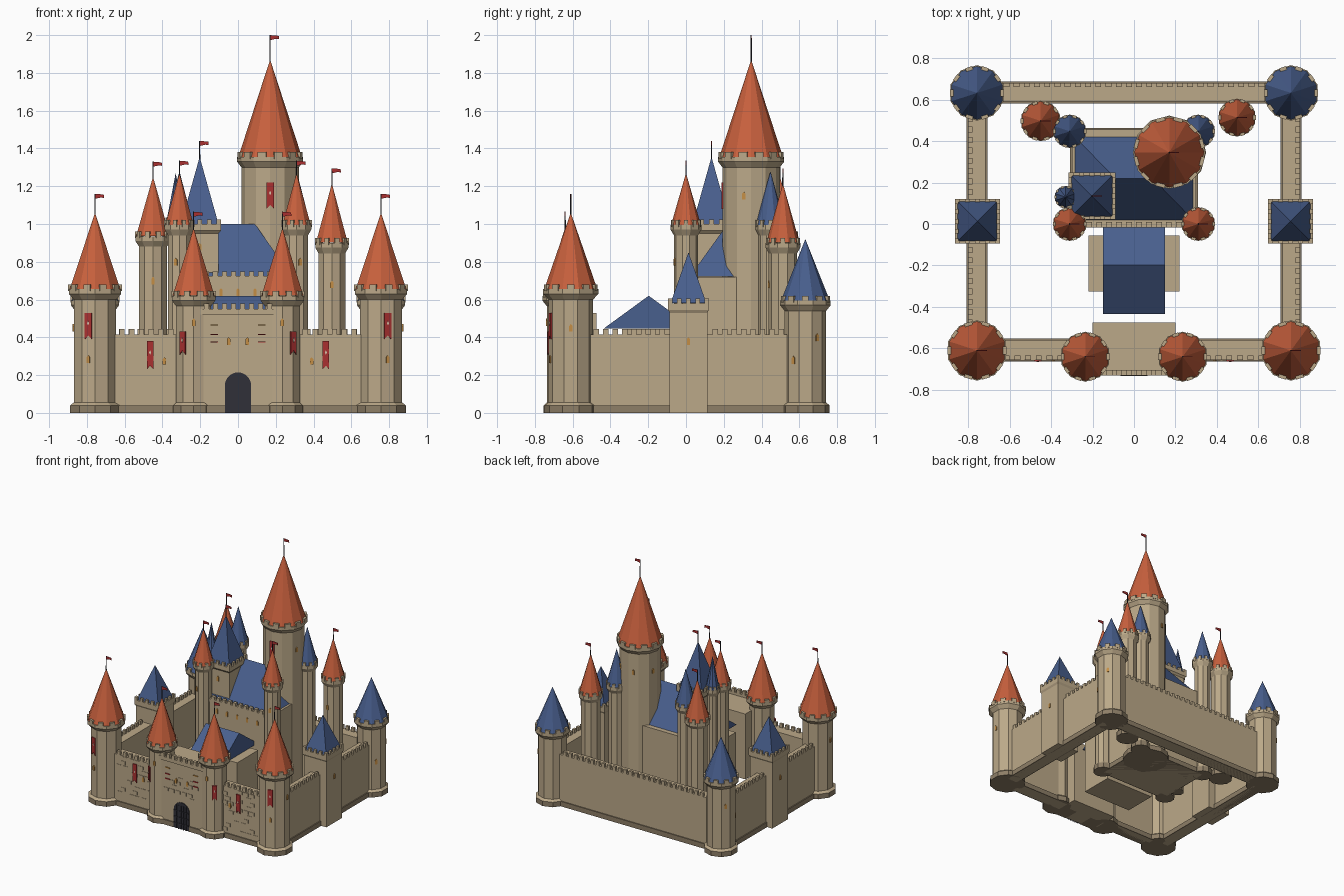
import bpy, bmesh, math, random
from mathutils import Matrix, Vector

if "Cube" in bpy.data.objects:
    bpy.data.objects.remove(bpy.data.objects["Cube"])
random.seed(4)


def mat(name, r, g, b):
    m = bpy.data.materials.new(name)
    m.diffuse_color = (r, g, b, 1)
    m.use_nodes = True
    m.node_tree.nodes["Principled BSDF"].inputs["Base Color"].default_value = m.diffuse_color
    return m


STONE = mat("sand_stone", 0.50, 0.395, 0.25)
DARK = mat("dark_stone", 0.27, 0.21, 0.135)
RED = mat("terracotta_roof", 0.58, 0.118, 0.047)
BLUE = mat("blue_roof", 0.066, 0.115, 0.27)
CLOTH = mat("red_cloth", 0.40, 0.03, 0.03)
AMBER = mat("amber_glass", 0.55, 0.27, 0.06)
IRON = mat("dark_iron", 0.03, 0.03, 0.04)
CREAM = mat("cream", 0.70, 0.55, 0.40)


def finish(name, bm, *mats):
    bmesh.ops.recalc_face_normals(bm, faces=bm.faces)
    me = bpy.data.meshes.new(name)
    bm.to_mesh(me)
    bm.free()
    for m in mats:
        me.materials.append(m)
    ob = bpy.data.objects.new(name, me)
    bpy.context.collection.objects.link(ob)
    return ob


def add_box(bm, x0, x1, y0, y1, z0, z1, turn=None):
    m = Matrix.Translation(((x0 + x1) / 2, (y0 + y1) / 2, (z0 + z1) / 2)) @ \
        Matrix.Diagonal((x1 - x0, y1 - y0, z1 - z0, 1))
    bmesh.ops.create_cube(bm, size=1, matrix=turn @ m if turn else m)


def boxes(name, rows, m):
    bm = bmesh.new()
    for r in rows:
        add_box(bm, *r)
    return finish(name, bm, m)


def lathe(name, c, prof, n, mats, rot=math.pi / 2, dark_below=0):
    """Faceted solid of revolution from (radius, height) pairs."""
    bm = bmesh.new()
    rings = []
    for r, z in prof:
        k = 1 if r == 0 else n
        rings.append([bm.verts.new((c[0] + r * math.cos(rot + i * math.tau / n),
                                    c[1] + r * math.sin(rot + i * math.tau / n), z)) for i in range(k)])
    for a, b in zip(rings, rings[1:]):
        for i in range(n):
            j = (i + 1) % n
            bm.faces.new((a[i], a[j], b[0]) if len(b) == 1 else (a[i], a[j], b[j], b[i]))
    bm.faces.new(rings[0])
    if len(rings[-1]) > 1:
        bm.faces.new(rings[-1])
    for f in bm.faces:
        f.material_index = int(f.calc_center_median().z < dark_below)
    return finish(name, bm, *mats)


def plate(name, c, ang, dist, shape, m, t=0.006):
    """Thin plate of (u, z) points; ang is measured from the front (-y)."""
    d = Vector((math.sin(ang), -math.cos(ang), 0))
    s = Vector((math.cos(ang), math.sin(ang), 0))
    bm = bmesh.new()
    a, b = [[bm.verts.new(Vector((c[0], c[1], z)) + d * (dist + o) + s * u) for u, z in shape]
            for o in (-0.002, t)]
    bm.faces.new(a)
    bm.faces.new(b)
    for i in range(len(a)):
        j = (i + 1) % len(a)
        bm.faces.new((a[i], a[j], b[j], b[i]))
    return finish(name, bm, m)


def window(c, ang, dist, z, w=0.009, h=0.04):
    plate("window", c, ang, dist, [(-w, z - h / 2), (w, z - h / 2), (w, z + h / 4), (0, z + h / 2), (-w, z + h / 4)], AMBER)


def banner(c, ang, dist, z0, z1, w=0.02):
    plate("banner", c, ang, dist, [(-w, z0), (0, z0 + 0.02), (w, z0), (w, z1), (-w, z1)], CLOTH)
    zm = (z0 + z1) / 2 + 0.015
    plate("banner_diamond", c, ang, dist + 0.006, [(-0.006, zm), (0, zm - 0.012), (0.006, zm), (0, zm + 0.012)], CREAM, 0.002)


def flag(c, z0, z1, cloth=True):
    lathe("flag_pole", c, [(0.004, z0 - 0.03), (0.003, z1)], 6, [IRON])
    if cloth:
        plate("flag", c, 0, 0, [(0, z1 - 0.027), (0.03, z1 - 0.02), (0.048, z1 - 0.022), (0.046, z1 - 0.004), (0, z1)], CLOTH, 0.002)


def tower(name, c, r, rt, zt, apex, pole, roof, n=10, cloth=True):
    """Round tower: plinth, shaft, corbelled crown, merlons, spire."""
    lathe(name, c, [(r * 1.17, 0), (r * 1.17, 0.04), (r, 0.055), (r, zt - 0.045), (rt, zt - 0.015), (rt, zt + 0.01)],
          n, [STONE, DARK], dark_below=0.045)
    bm = bmesh.new()
    for i in range(n):
        t = Matrix.Translation((c[0], c[1], 0)) @ Matrix.Rotation((i + 0.5) * math.tau / n + math.pi / 2, 4, 'Z')
        w = rt * 0.13
        ap = rt * math.cos(math.pi / n)
        add_box(bm, ap - 0.022, ap + 0.003, -w, w, zt, zt + 0.035, t)
    finish(name + "_merlons", bm, STONE)
    lathe(name + "_roof", c, [(rt * 0.96, zt + 0.011), (0, apex)], n, [roof])
    if pole:
        flag(c, apex, pole, cloth)


def square_tower(name, c, h, ht, zt, apex):
    q = math.sqrt(2)
    lathe(name, c, [(h * q, 0), (h * q, zt - 0.05), (ht * q, zt - 0.035), (ht * q, zt)], 4, [STONE], math.pi / 4)
    bm = bmesh.new()
    for k in range(4):
        t = Matrix.Translation((c[0], c[1], 0)) @ Matrix.Rotation(k * math.pi / 2, 4, 'Z')
        for i in range(5):
            u = -ht + 0.012 + i * (2 * ht - 0.024) / 4
            add_box(bm, u - 0.012, u + 0.012, -ht, -ht + 0.016, zt, zt + 0.025, t)
    finish(name + "_merlons", bm, STONE)
    lathe(name + "_roof", c, [(ht * 0.88 * q, zt + 0.001), (0, apex)], 4, [BLUE], math.pi / 4)


def merlon_row(x0, x1, y0, y1, z, h=0.03, step=0.05):
    """Boxes along the longer side of a strip."""
    along_x = x1 - x0 > y1 - y0
    a, b = (x0, x1) if along_x else (y0, y1)
    n = max(1, round((b - a) / step))
    out = []
    for i in range(n):
        u = a + (i + 0.5) * (b - a) / n
        out.append((u - 0.014, u + 0.014, y0, y1, z, z + h) if along_x else (x0, x1, u - 0.014, u + 0.014, z, z + h))
    return out


# Curtain walls, plinths, merlons
walls = [(-0.66, 0.66, 0.59, 0.68, 0, 0.415), (-0.66, -0.2, -0.655, -0.56, 0, 0.415), (0.2, 0.66, -0.655, -0.56, 0, 0.415),
         (-0.80, -0.715, -0.55, 0.58, 0, 0.415), (0.715, 0.80, -0.55, 0.58, 0, 0.415)]
boxes("curtain_walls", walls, STONE)
boxes("wall_plinths", [(a - 0.008, b + 0.008, c - 0.008, d + 0.008, 0, 0.04) for a, b, c, d, _, _ in walls], DARK)
rows = merlon_row(-0.64, 0.64, 0.66, 0.68, 0.415)
for s in (-1, 1):
    xs = sorted((s * 0.80, s * 0.78))
    rows += merlon_row(*xs, -0.5, -0.1, 0.415) + merlon_row(*xs, 0.13, 0.53, 0.415)
    rows += merlon_row(*sorted((s * 0.33, s * 0.64)), -0.655, -0.635, 0.415)
boxes("wall_merlons", rows, STONE)

# Gatehouse with arched gate
boxes("gatehouse", [(-0.2, 0.2, -0.72, -0.475, 0, 0.53)], STONE)
boxes("gatehouse_plinth", [(s * 0.13 - 0.06, s * 0.13 + 0.06, -0.729, -0.6, 0, 0.04) for s in (-1, 1)], DARK)
boxes("gatehouse_parapet", [(-0.2, 0.2, -0.73, -0.705, 0.52, 0.55)] + merlon_row(-0.19, 0.19, -0.73, -0.705, 0.55), STONE)
arch = [(-0.07, 0), (0.07, 0)] + [(0.07 * math.cos(i * math.pi / 10), 0.145 + 0.07 * math.sin(i * math.pi / 10)) for i in range(11)]
plate("gate", (0, 0), 0, 0.72, arch, IRON)
boxes("portcullis", [(x * 0.022 - 0.003, x * 0.022 + 0.003, -0.733, -0.727, 0, 0.19) for x in range(-2, 3)]
      + [(-0.066, 0.066, -0.733, -0.727, z, z + 0.006) for z in (0.04, 0.09, 0.14)], IRON)

# Raised stones on the front faces
bricks = []
for row in range(10):
    z = 0.06 + row * 0.036
    for i in range(24):
        x = -0.63 + i * 0.054 + (row % 2) * 0.025
        in_gate = abs(x) < 0.17
        if random.random() < 0.5 or 0.15 < abs(x) < 0.33 or abs(x) > 0.62 or (abs(x) < 0.12 and z < 0.24):
            continue
        y = -0.72 if in_gate else -0.655
        bricks.append((x - 0.022, x + 0.022, y - 0.003, y + 0.002, z, z + 0.026))
boxes("raised_stones", bricks, STONE)

# Outer towers, banners and windows, mirrored left and right
for s in (-1, 1):
    a = s * math.radians(18)
    c = (s * 0.757, -0.61)
    tower("front_corner_tower", c, 0.118, 0.146, 0.645, 1.06, 1.16, RED)
    banner(c, a, 0.1125, 0.39, 0.53)
    window(c, a, 0.1125, 0.285)
    window(c, s * math.radians(90), 0.1125, 0.45)
    g = (s * 0.235, -0.64)
    tower("gate_tower", g, 0.097, 0.121, 0.61, 0.98, 1.065, RED)
    banner(g, s * math.radians(36), 0.096, 0.31, 0.43, 0.019)
    window(g, 0, 0.096, 0.48)
    b = (s * 0.757, 0.632)
    tower("rear_corner_tower", b, 0.11, 0.134, 0.585, 0.92, None, BLUE)
    window(b, s * math.radians(54), 0.1047, 0.28)
    window(b, s * math.radians(126), 0.1047, 0.40)
    square_tower("side_tower", (s * 0.755, 0.013), 0.1, 0.108, 0.58, 0.85)
    window((s * 0.755, 0.013), s * math.pi / 2, 0.1, 0.38)
    wall = (s * 0.465, 0)
    banner(wall, 0, 0.658, 0.23, 0.38, 0.018)
    window((s * 0.39, 0), 0, 0.657, 0.275)
    window((s * 0.05, 0), 0, 0.722, 0.38)
    for z, m in ((0.465, AMBER), (0.415, CLOTH), (0.375, CLOTH)):
        plate("wall_strip", (s * 0.125, 0), 0, 0.722, [(-0.02, z - 0.003), (0.02, z - 0.003), (0.02, z + 0.003), (-0.02, z + 0.003)], m)
    # Turrets on the keep corners
    t = (s * 0.31, 0.0)
    tower("keep_front_turret", t, 0.064, 0.082, 0.985, 1.27, 1.335, RED)
    window(t, s * math.radians(18), 0.061, 0.80)
    tower("keep_rear_turret", (s * 0.31, 0.447), 0.064, 0.081, 0.985, 1.28, None, BLUE)

# Inner courtyard towers
tower("rear_left_tower", (-0.45, 0.497), 0.077, 0.098, 0.925, 1.25, 1.33, RED)
window((-0.45, 0.497), 0, 0.0755, 0.70)
tower("rear_right_tower", (0.497, 0.513), 0.075, 0.092, 0.89, 1.215, 1.295, RED)
window((0.497, 0.513), 0, 0.0735, 0.68)
tower("slim_turret", (-0.33, 0.13), 0.04, 0.054, 1.0, 1.27, None, BLUE)

# Keep with hipped roof
boxes("keep", [(-0.3, 0.3, -0.01, 0.455, 0, 0.72)], STONE)
boxes("keep_plinth", [(-0.308, 0.308, -0.018, 0.463, 0, 0.04)], DARK)
boxes("keep_parapet", [(-0.3, 0.3, -0.016, 0.01, 0.70, 0.725)] + merlon_row(-0.24, 0.24, -0.016, 0.01, 0.72, 0.028), STONE)
for i in range(5):
    window((-0.18 + i * 0.09, 0), 0, 0.01, 0.64)


def roof(name, x, y0, y1, z0, ridge_x, z1):
    bm = bmesh.new()
    ym = (y0 + y1) / 2
    p = [(-x, y0, z0), (x, y0, z0), (x, y1, z0), (-x, y1, z0), (-ridge_x, ym, z1), (ridge_x, ym, z1)]
    v = [bm.verts.new(q) for q in p]
    for f in ((0, 1, 5, 4), (2, 3, 4, 5), (1, 2, 5), (3, 0, 4), (0, 3, 2, 1)):
        bm.faces.new([v[i] for i in f])
    finish(name, bm, BLUE)


roof("keep_roof", 0.285, 0.02, 0.42, 0.722, 0.09, 1.0)

# Great hall in front of the keep
boxes("great_hall", [(-0.22, 0.22, -0.325, -0.055, 0, 0.445)], STONE)
roof("hall_roof", 0.15, -0.435, 0.04, 0.447, 0.15, 0.62)

# Square keep tower and main spire tower
square_tower("keep_square_tower", (-0.203, 0.135), 0.1, 0.113, 1.0, 1.355)
flag((-0.203, 0.135), 1.355, 1.44)
window((-0.203, 0.135), 0, 0.1, 0.88)
main = (0.17, 0.345)
tower("main_tower", main, 0.152, 0.175, 1.345, 1.87, 2.0, RED, n=12)
banner(main, 0, 0.15, 1.08, 1.22)
for k in (60, 120, 180, 240):
    window(main, math.radians(k + 15), 0.147, 1.15)
